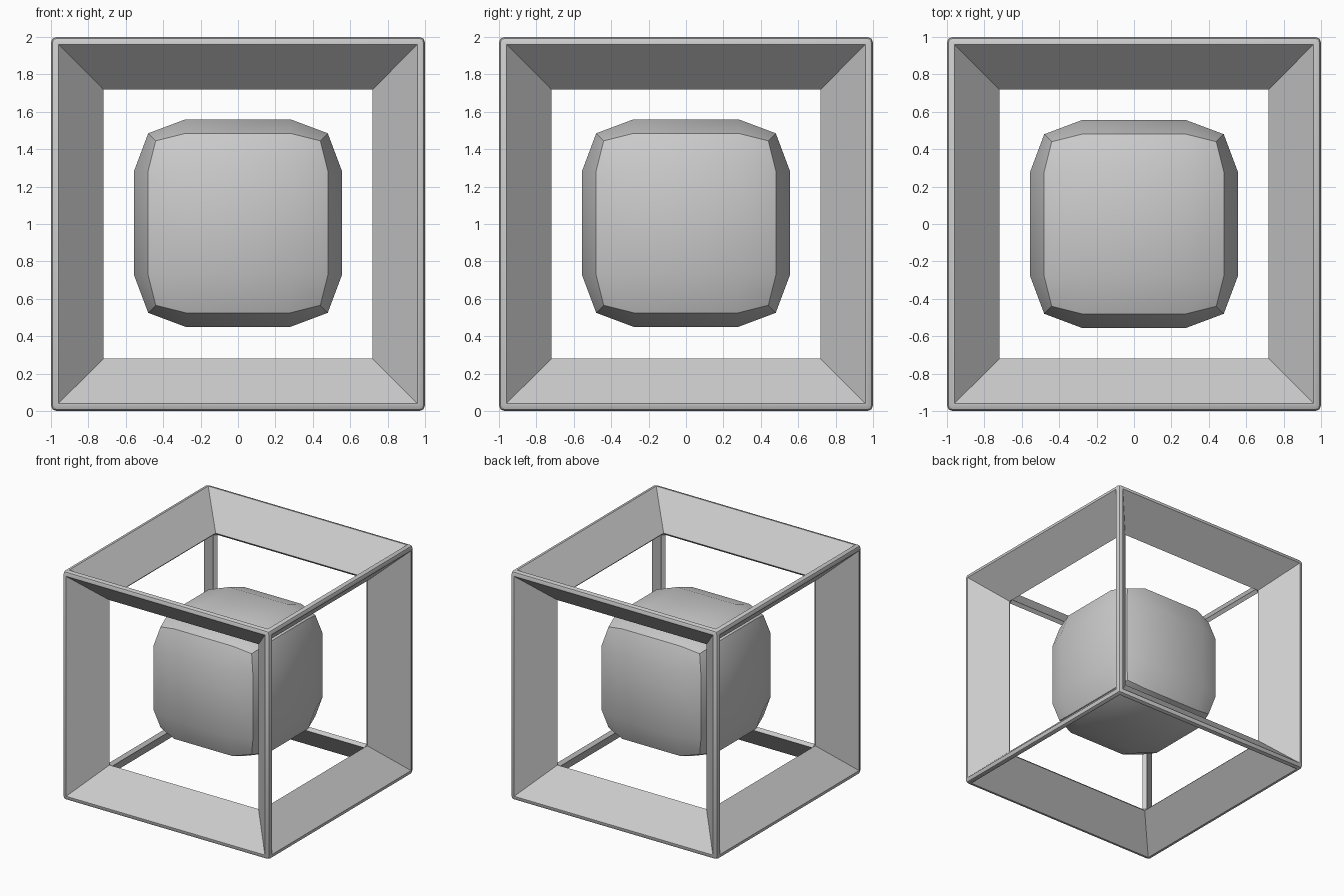
import bpy, bmesh, math

if "Cube" in bpy.data.objects:
    bpy.data.objects.remove(bpy.data.objects["Cube"])


def make_object(bm, name, angle):
    bmesh.ops.recalc_face_normals(bm, faces=bm.faces)
    mesh = bpy.data.meshes.new(name)
    bm.to_mesh(mesh)
    bm.free()
    ob = bpy.data.objects.new(name, mesh)
    bpy.context.collection.objects.link(ob)
    ob.location.z = 1.0
    bpy.ops.object.select_all(action='DESELECT')
    ob.select_set(True)
    bpy.context.view_layer.objects.active = ob
    bpy.ops.object.shade_smooth_by_angle(angle=math.radians(angle))
    return ob


def sign(x):
    return 1 if x > 0 else -1


# Outer frame: rounded cube whose sides are inset into inward-pointing fins
bm = bmesh.new()
bmesh.ops.create_cube(bm, size=2)
bmesh.ops.bevel(bm, geom=bm.edges[:], offset=0.03, segments=2, profile=0.5, affect='EDGES')
sides = [f for f in bm.faces if f.calc_area() > 1]


def inset_to(wide, deep):
    bmesh.ops.inset_individual(bm, faces=sides, thickness=0.005)
    for f in sides:
        axis = max(range(3), key=lambda i: abs(f.normal[i]))
        for v in f.verts:
            for i in range(3):
                v.co[i] = sign(v.co[i]) * (deep if i == axis else wide)


inset_to(0.96, 1.0)
inset_to(0.72, 0.745)

# Narrow inner ends of the fins, closing the frame around the open centre
inner = list({v for f in sides for v in f.verts})
bmesh.ops.delete(bm, geom=sides, context='FACES_ONLY')
bmesh.ops.convex_hull(bm, input=inner, use_existing_faces=False)
caps = [f for f in bm.faces if f.calc_area() > 0.5
        and all(max(abs(c) for c in v.co) < 0.8 for v in f.verts)]
bmesh.ops.delete(bm, geom=caps, context='FACES_ONLY')
loose = [e for e in bm.edges if not e.link_faces]
bmesh.ops.delete(bm, geom=loose, context='EDGES')
make_object(bm, "cube_frame", 30)

# Floating core: 3x3 grid on each side, bulged, with crisp cube edges
bm = bmesh.new()
bmesh.ops.create_cube(bm, size=2)
bmesh.ops.subdivide_edges(bm, edges=bm.edges[:], cuts=2, use_grid_fill=True)
reach = {1: 0.555, 2: 0.48, 3: 0.44}
for v in bm.verts:
    outer = [abs(c) > 0.9 for c in v.co]
    for i in range(3):
        v.co[i] = sign(v.co[i]) * (reach[sum(outer)] if outer[i] else 0.28)
core = make_object(bm, "floating_core", 35)
core.location.z = 1.005
